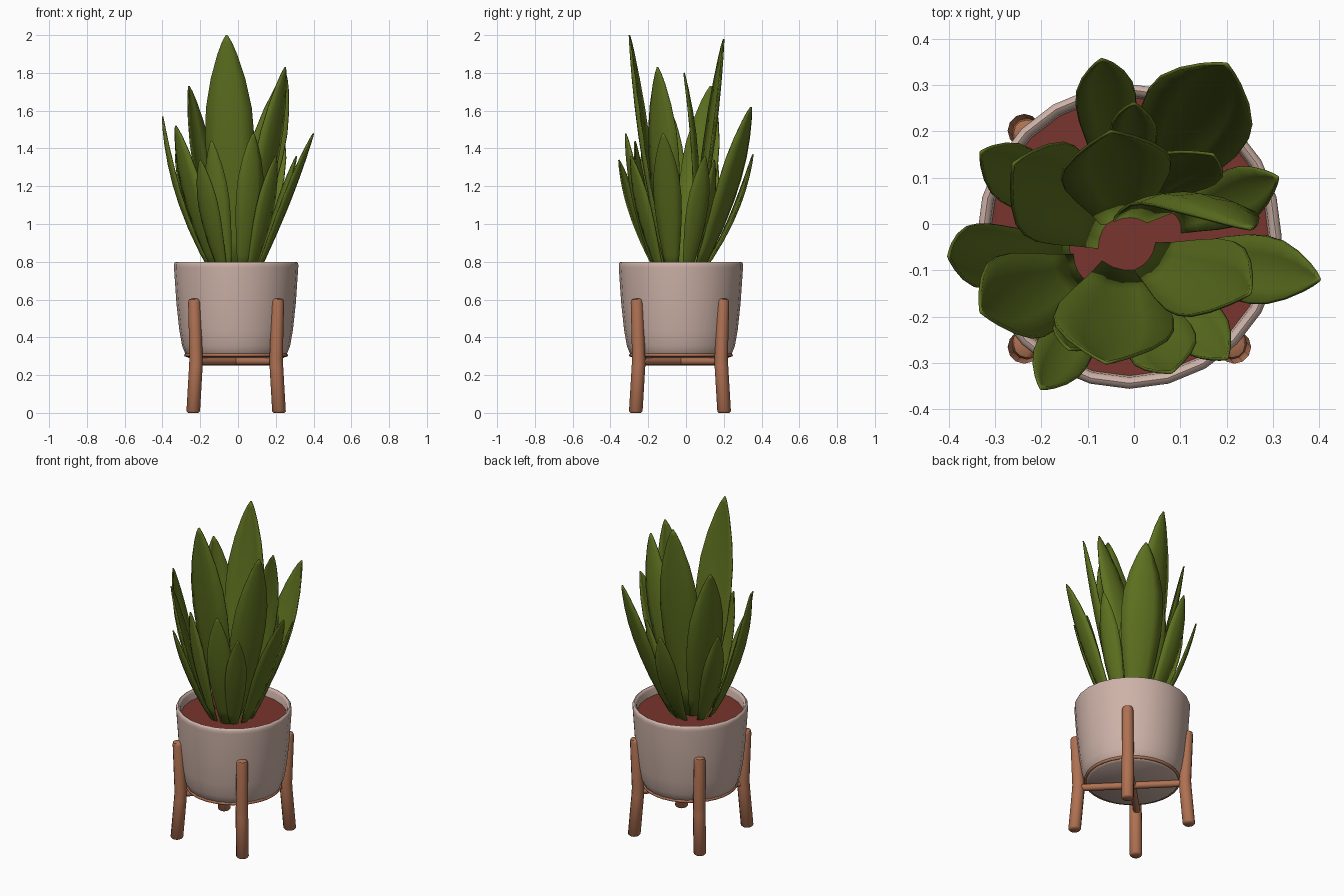
import bpy, bmesh, math
from mathutils import Vector

cube = bpy.data.objects.get("Cube")
if cube:
    bpy.data.objects.remove(cube, do_unlink=True)

CENTRE = Vector((-0.01, -0.027, 0))


def material(name, rgb):
    m = bpy.data.materials.new(name)
    m.use_nodes = True
    m.diffuse_color = (*rgb, 1)
    bsdf = next(n for n in m.node_tree.nodes if n.type == 'BSDF_PRINCIPLED')
    bsdf.inputs["Base Color"].default_value = (*rgb, 1)
    bsdf.inputs["Roughness"].default_value = 0.7
    return m


LEAF = material("leaf green", (0.11, 0.165, 0.014))
CERAMIC = material("blush ceramic", (0.61, 0.445, 0.39))
WOOD = material("warm wood", (0.43, 0.165, 0.085))
SOIL = material("red soil", (0.19, 0.035, 0.026))


def smooth(obj, angle):
    bpy.ops.object.select_all(action='DESELECT')
    obj.select_set(True)
    bpy.context.view_layer.objects.active = obj
    bpy.ops.object.shade_smooth_by_angle(angle=math.radians(angle))


def finish(name, bm, mat, angle):
    bmesh.ops.recalc_face_normals(bm, faces=bm.faces)
    mesh = bpy.data.meshes.new(name)
    bm.to_mesh(mesh)
    bm.free()
    mesh.materials.append(mat)
    obj = bpy.data.objects.new(name, mesh)
    bpy.context.collection.objects.link(obj)
    smooth(obj, angle)
    return obj


def loft(name, rings, sides, mat):
    """Join horizontal rings given as (centre, radius) and cap both ends."""
    bm = bmesh.new()
    loops = []
    for c, r in rings:
        angles = [math.tau * i / sides for i in range(sides)]
        loops.append([bm.verts.new(c + Vector((math.cos(a) * r, math.sin(a) * r, 0)))
                      for a in angles])
    for lo, hi in zip(loops, loops[1:]):
        for i in range(sides):
            j = (i + 1) % sides
            bm.faces.new((lo[i], lo[j], hi[j], hi[i]))
    bm.faces.new(loops[0])
    bm.faces.new(loops[-1])
    return finish(name, bm, mat, 50)


def at(x, y, z):
    return CENTRE + Vector((x, y, z))


# Pot: outer wall, rounded rim, inner wall and floor
pot_profile = [(0.25, 0.29), (0.264, 0.3), (0.286, 0.355), (0.301, 0.44), (0.316, 0.58),
               (0.329, 0.77), (0.329, 0.786), (0.325, 0.796), (0.317, 0.8), (0.309, 0.796),
               (0.304, 0.786), (0.296, 0.69)]
loft("pot", [(at(0, 0, z), r) for r, z in pot_profile], 24, CERAMIC)
loft("soil", [(at(0, 0, 0.7), 0.29), (at(0, 0, 0.745), 0.302)], 24, SOIL)

# Stand: thin seat ring, four bent legs and two crossing bars
bpy.ops.mesh.primitive_torus_add(major_segments=32, minor_segments=8, major_radius=0.266,
                                 minor_radius=0.009, location=at(0, 0, 0.306))
ring = bpy.context.object
ring.name = "seat_ring"
ring.data.materials.append(WOOD)
smooth(ring, 50)

leg_path = [(0.227, 0, 0.028), (0.227, 0.008, 0.036), (0.213, 0.25, 0.036),
            (0.212, 0.29, 0.035), (0.221, 0.585, 0.033), (0.222, 0.6, 0.028),
            (0.222, 0.606, 0.014)]
for side, sx in (("left", 1), ("right", -1)):
    for end, sy in (("front", -1), ("back", 1)):
        rings = [(at(sx * d, sy * d * 1.03 - 0.005, z), r) for d, z, r in leg_path]
        loft(f"{end}_{side}_leg", rings, 12, WOOD)

for i, turn in enumerate((45, 135)):
    bpy.ops.mesh.primitive_cylinder_add(vertices=12, radius=0.02, depth=0.6,
                                        location=at(0, 0, 0.272),
                                        rotation=(math.pi / 2, 0, math.radians(turn)))
    bar = bpy.context.object
    bar.name = f"cross_bar_{i + 1}"
    bar.data.materials.append(WOOD)
    smooth(bar, 50)

# Leaves: pointed, cupped blades fanning out of the soil
BLADE = [(0, 0.36), (0.15, 0.58), (0.3, 0.8), (0.45, 0.96), (0.58, 1), (0.7, 0.93),
         (0.82, 0.7), (0.92, 0.4), (0.97, 0.2), (1, 0.03)]


def leaf(name, tip, width, facing, bulge):
    a = math.radians(facing)
    out = Vector((math.cos(a), math.sin(a), 0))
    across = Vector((-out.y, out.x, 0))
    root = at(-0.005, -0.015, 0.72) + out * (0.055 if tip.z > 1.7 else 0.115)
    bm = bmesh.new()
    rows = []
    for t, w in BLADE:
        mid = root.lerp(tip, t) + out * bulge * 4 * t * (1 - t)
        half = width * w / 2
        rows.append([bm.verts.new(mid + across * half * s - out * half * 0.28 * s * s)
                     for s in (-1, -0.5, 0, 0.5, 1)])
    for lo, hi in zip(rows, rows[1:]):
        for i in range(4):
            bm.faces.new((lo[i], lo[i + 1], hi[i + 1], hi[i]))
    obj = finish(name, bm, LEAF, 60)
    solid = obj.modifiers.new("thickness", 'SOLIDIFY')
    solid.thickness = 0.007
    solid.offset = 0


# Tip position, blade width, compass direction each blade faces, outward bulge
LEAVES = [
    (-0.06, -0.3, 2.0, 0.26, -97, 0.035), (-0.05, 0.2, 1.98, 0.24, 100, 0.03),
    (0.2, 0.345, 1.62, 0.24, 62, 0.045), (-0.07, 0.355, 1.37, 0.13, 100, 0.05),
    (-0.26, 0.13, 1.73, 0.22, 150, 0.035), (-0.33, 0.155, 1.37, 0.13, 150, 0.035),
    (-0.4, -0.07, 1.57, 0.14, 187, 0.06), (-0.33, -0.19, 1.52, 0.2, 211, 0.035),
    (-0.2, -0.355, 1.34, 0.12, 240, 0.03), (-0.14, -0.27, 1.44, 0.13, 250, 0.03),
    (0.08, -0.32, 1.48, 0.15, -70, 0.035), (0.2, -0.29, 1.36, 0.12, -50, 0.02),
    (0.25, -0.15, 1.83, 0.2, -38, 0.025), (0.4, -0.12, 1.48, 0.15, -15, 0.015),
    (0.25, -0.01, 1.8, 0.19, 88, 0.065), (0.31, 0.1, 1.36, 0.12, 22, 0.02),
    (0.17, 0.15, 1.34, 0.14, 65, 0.025), (0, 0.26, 1.3, 0.1, 85, 0.03),
]
for n, (x, y, z, width, facing, bulge) in enumerate(LEAVES):
    leaf(f"leaf_{n + 1}", Vector((x, y, z)), width, facing, bulge)
